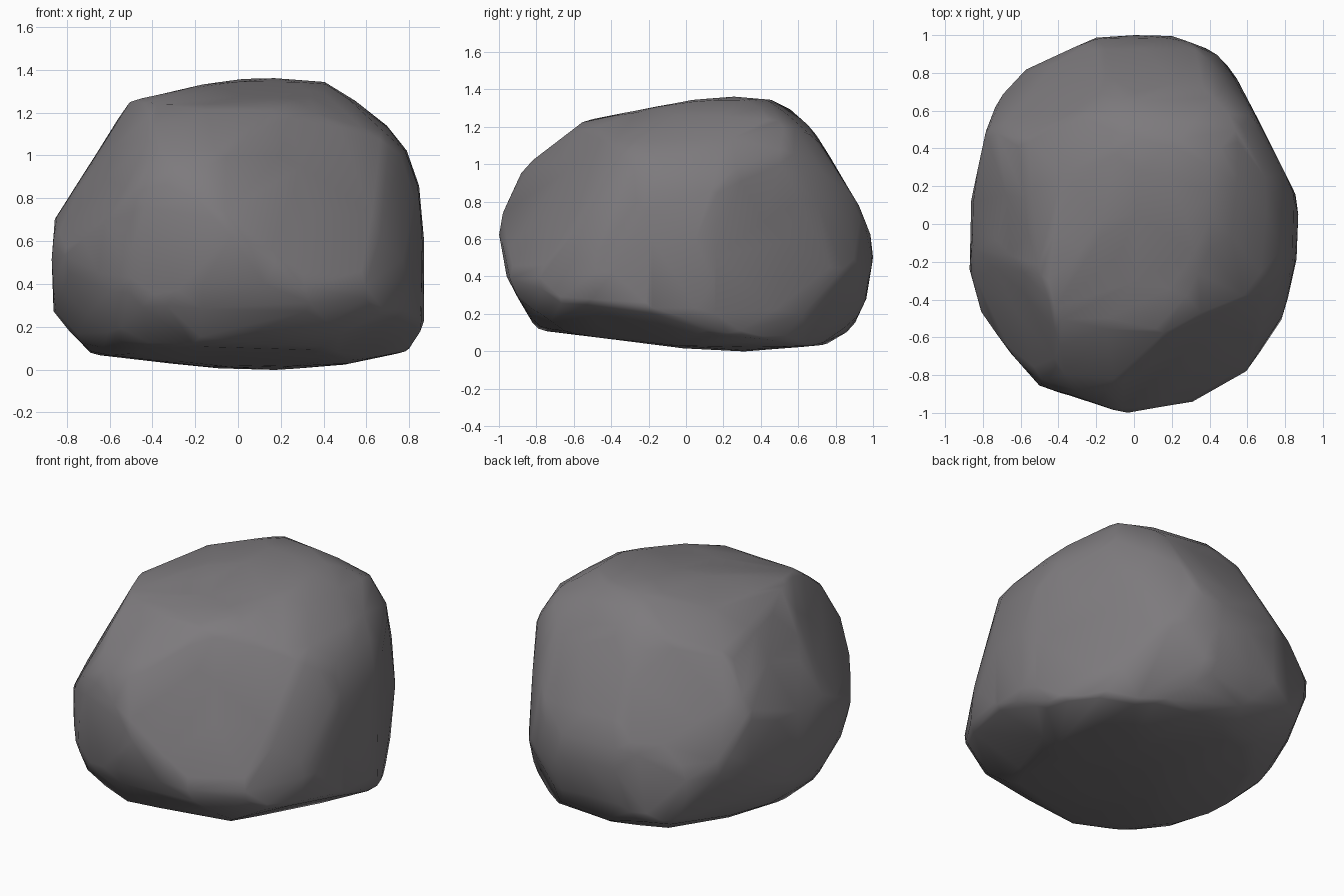
import bpy
import bmesh
from math import cos, sin, radians
from mathutils import Vector, noise

default_cube = bpy.data.objects.get("Cube")
if default_cube:
    bpy.data.objects.remove(default_cube, do_unlink=True)

CENTRE = Vector((0, 0, 0.65))
HARDNESS = 75      # higher values give crisper ridges between the facets
ALLOWANCE = 1.009  # makes up for the stone lost where ridges are blended
RIGHT, BACK, UP = Vector((1, 0, 0)), Vector((0, 1, 0)), Vector((0, 0, 1))
TURN, SLANT = radians(39), radians(29)


def chisel(across, along, outline):
    """Turn a convex outline into a ring of cutting planes around the centre."""
    planes = []
    for start, end in zip(outline, outline[1:] + outline[:1]):
        du, dv = end[0] - start[0], end[1] - start[1]
        normal = (across * dv - along * du).normalized()
        point = across * start[0] + along * start[1]
        distance = normal.dot(point - CENTRE)
        if distance < 0:
            normal, distance = -normal, -distance
        planes.append(normal / distance)
    return planes


def oblique_chisel(side_x, side_y, lean, outline):
    """Chisel along a slanted direction that meets one of the corners."""
    toward = RIGHT * side_x * sin(TURN) + BACK * side_y * cos(TURN)
    across = UP.cross(toward)
    along = UP * cos(SLANT) + toward * lean * sin(SLANT)
    return chisel(across, along, outline)


def boulder_radius(direction, chisel_rings):
    """Distance from the centre to the softly blended planes."""
    total = 0.0
    for ring in chisel_rings:
        reach = max(plane.dot(direction) for plane in ring)
        total += max(reach, 0.0) ** HARDNESS
    return ALLOWANCE * total ** (-1 / HARDNESS)


# Broad profiles along the three main axes
front_profile = [
    (-.87, .5), (-.85, .7), (-.5, 1.25), (-.15, 1.33), (.02, 1.355), (.2, 1.36),
    (.4, 1.34), (.55, 1.26), (.7, 1.14), (.78, 1.02), (.84, .85), (.87, .6),
    (.87, .22), (.8, .09), (.5, .03), (.2, 0), (-.1, .01), (-.7, .08), (-.86, .28)]
side_profile = [
    (-1, .72), (-.82, 1.05), (-.58, 1.22), (.05, 1.34), (.28, 1.36), (.45, 1.34),
    (.58, 1.29), (.65, 1.22), (.92, .77), (.98, .62), (1, .5), (.95, .27),
    (.87, .09), (.75, .04), (.3, 0), (0, .02), (-.8, .12), (-.95, .4), (-1, .62)]
plan_profile = [
    (-.87, -.24), (-.86, .1), (-.78, .48), (-.7, .68), (-.57, .81), (-.2, .98),
    (0, 1), (.2, .99), (.46, .9), (.55, .75), (.85, .15), (.87, .05), (.85, -.2),
    (.78, -.5), (.59, -.78), (.3, -.94), (-.03, -1), (-.5, -.85), (-.65, -.7),
    (-.8, -.48)]

# Oblique profiles that knock off the corners
front_corner_profile = [
    (-.94, .52), (-.54, 1.16), (-.14, 1.32), (.3, 1.36), (.74, 1.13), (.84, .95),
    (.92, .55), (.89, .18), (.79, -.05), (.72, -.1), (-.09, -.27), (-.64, -.14),
    (-.87, .08), (-.94, .22)]
back_corner_profile = [
    (-.92, .23), (-.91, .72), (-.86, .88), (-.69, 1.12), (-.36, 1.28), (.02, 1.33),
    (.24, 1.32), (.78, 1.08), (.89, .89), (.94, .67), (.94, .45), (.85, .2),
    (.69, -.05), (.53, -.15), (.19, -.25), (-.15, -.3), (-.49, -.25), (-.74, -.12)]
under_corner_profile = [
    (-.96, .21), (-.9, .49), (-.76, 1), (-.7, 1.07), (-.45, 1.29), (-.11, 1.42),
    (.09, 1.41), (.38, 1.34), (.57, 1.19), (.86, .76), (.97, .54), (.97, .48),
    (.86, .21), (.7, -.05), (.46, -.18), (.23, -.26), (-.08, -.29), (-.32, -.27),
    (-.56, -.14), (-.82, .01)]

# Large flat break on the front left shoulder
shoulder_normal = Vector((.45, -.78, .43)).normalized()
shoulder_break = [shoulder_normal / (1.05 - shoulder_normal.dot(CENTRE))]

chisel_rings = [
    chisel(RIGHT, UP, front_profile),
    chisel(BACK, UP, side_profile),
    chisel(RIGHT, BACK, plan_profile),
    oblique_chisel(1, -1, -1, front_corner_profile),
    oblique_chisel(-1, 1, -1, back_corner_profile),
    oblique_chisel(1, 1, 1, under_corner_profile),
    shoulder_break,
]

# Boulder body: a sphere pushed out to the planes, with faint weathering
bm = bmesh.new()
bmesh.ops.create_icosphere(bm, subdivisions=6, radius=1)
for vert in bm.verts:
    direction = vert.co.normalized()
    weathering = 1 + 0.004 * noise.noise(direction * 4)
    vert.co = CENTRE + direction * boulder_radius(direction, chisel_rings) * weathering

mesh = bpy.data.meshes.new("boulder")
bm.to_mesh(mesh)
bm.free()
boulder = bpy.data.objects.new("boulder", mesh)
bpy.context.collection.objects.link(boulder)

# Reduce to irregular chipped facets
chips = boulder.modifiers.new("chipped facets", "DECIMATE")
chips.ratio = 0.03

# Stone colour
stone = bpy.data.materials.new("warm grey stone")
stone.use_nodes = True
colour = (0.205, 0.195, 0.205, 1)
stone.diffuse_color = colour
shader = stone.node_tree.nodes["Principled BSDF"]
shader.inputs["Base Color"].default_value = colour
shader.inputs["Roughness"].default_value = 0.9
mesh.materials.append(stone)

# Smooth shading over the soft stone
for polygon in mesh.polygons:
    polygon.use_smooth = True
